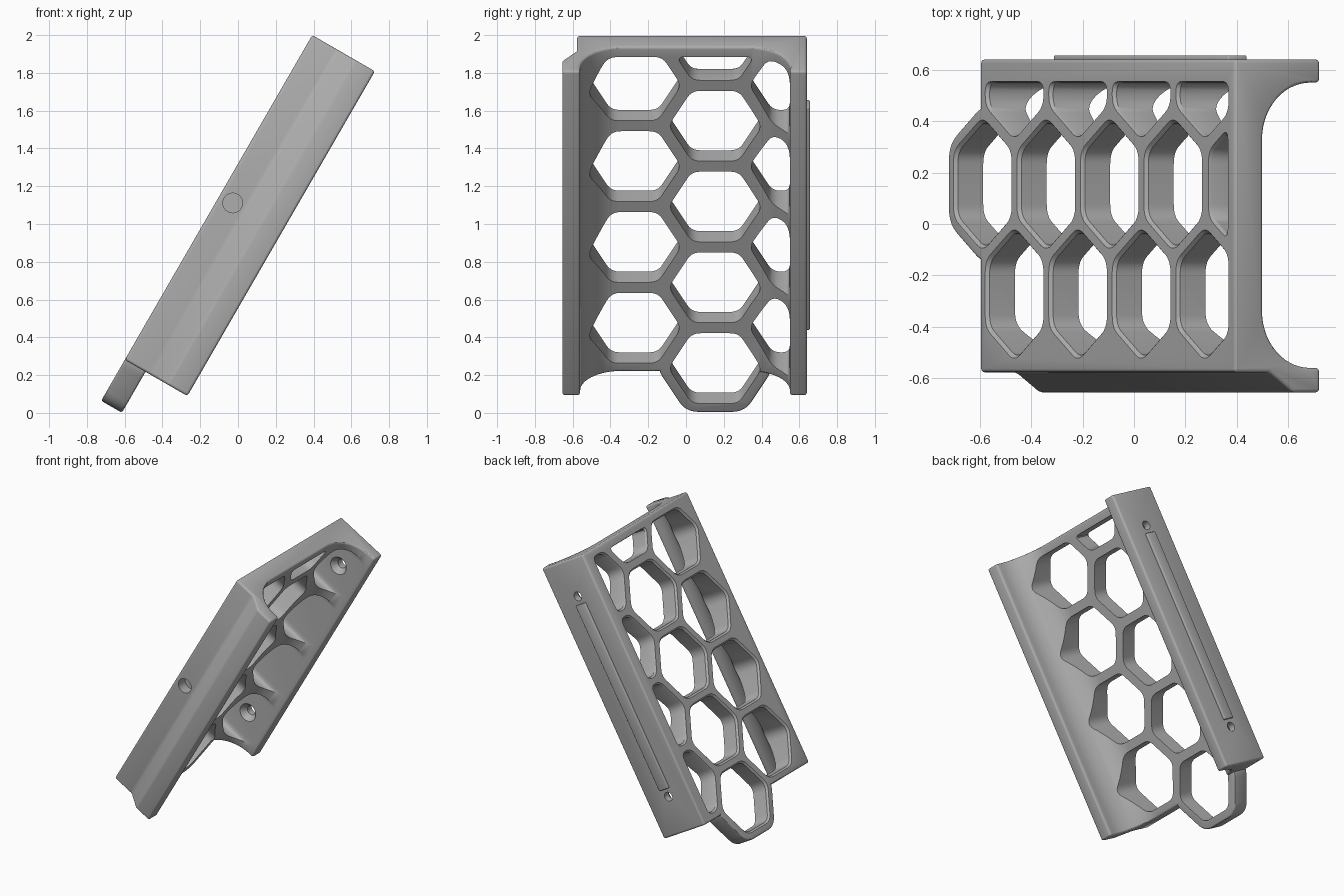
import bpy, bmesh, math
from mathutils import Matrix, Vector

old = bpy.data.objects.get("Cube")
if old:
    bpy.data.objects.remove(old, do_unlink=True)

# Local frame: x runs down the length, y across, z from the outer face inwards
C, S = math.cos(math.radians(60)), math.sin(math.radians(60))
TILT = Matrix(((-C, 0, S, 0.393), (0, 1, 0, 0), (-S, 0, -C, 2.0), (0, 0, 0, 1)))
LENGTH, PLATE, DEPTH = 1.985, 0.127, 0.383
PITCH, HEX_R = 0.494, 0.248

grey = bpy.data.materials.new("plain grey")
grey.use_nodes = True
COLOUR = (0.42, 0.42, 0.42, 1)
grey.diffuse_color = COLOUR
grey.node_tree.nodes["Principled BSDF"].inputs["Base Color"].default_value = COLOUR


def make(name, bm):
    bmesh.ops.recalc_face_normals(bm, faces=bm.faces)
    me = bpy.data.meshes.new(name)
    bm.to_mesh(me)
    bm.free()
    me.materials.append(grey)
    ob = bpy.data.objects.new(name, me)
    bpy.context.collection.objects.link(ob)
    return ob


def loft(bm, rings):
    """Closed solid through rings of equal point count."""
    loops = [[bm.verts.new(p) for p in r] for r in rings]
    n = len(loops[0])
    for a, b in zip(loops, loops[1:]):
        for i in range(n):
            j = (i + 1) % n
            bm.faces.new((a[i], a[j], b[j], b[i]))
    bm.faces.new(loops[0])
    bm.faces.new(loops[-1])


def hexagon(s, y, r):
    return [Vector((s + r * math.sin(k * math.pi / 3), y + r * math.cos(k * math.pi / 3)))
            for k in range(6)]


def clip(poly, axis, limit, sign):
    """Keep the part of the outline where sign * (coordinate - limit) >= 0."""
    out = []
    for a, b in zip(poly, poly[1:] + poly[:1]):
        da, db = sign * (a[axis] - limit), sign * (b[axis] - limit)
        if da >= 0:
            out.append(a)
        if da * db < 0:
            out.append(a.lerp(b, da / (da - db)))
    return out


def rounded(poly, size, steps=5):
    out = []
    n = len(poly)
    for i, p in enumerate(poly):
        q = [poly[i - 1], poly[(i + 1) % n]]
        a, b = [p + (v - p).normalized() * min(size, (v - p).length * 0.45) for v in q]
        for k in range(steps + 1):
            t = k / steps
            out.append(a.lerp(p, t).lerp(p.lerp(b, t), t))
    return out


def apply_all(ob):
    dg = bpy.context.evaluated_depsgraph_get()
    me = bpy.data.meshes.new_from_object(ob.evaluated_get(dg))
    ob.modifiers.clear()
    ob.data = me


def boolean(ob, other, op):
    m = ob.modifiers.new(op, 'BOOLEAN')
    m.object, m.operation, m.solver = other, op, 'EXACT'
    apply_all(ob)
    bpy.data.objects.remove(other, do_unlink=True)


def round_edges(ob, width):
    m = ob.modifiers.new("round", 'BEVEL')
    m.width, m.segments, m.limit_method = width, 3, 'ANGLE'
    apply_all(ob)


# Channel body: flat back, two legs, large inner fillets
def fillet(cy, start, end, r=0.22, steps=14):
    cw = PLATE + r
    return [(cy + r * math.cos(t), cw + r * math.sin(t))
            for t in (math.radians(start + (end - start) * k / steps) for k in range(steps + 1))]


profile = [(-0.577, 0), (-0.577, 0.156), (-0.655, 0.262), (-0.655, DEPTH), (-0.56, DEPTH)]
profile += fillet(-0.34, 180, 270) + fillet(0.33, 270, 360)
profile += [(0.55, DEPTH), (0.64, DEPTH), (0.64, 0)]
bm = bmesh.new()
loft(bm, [[(s, y, w) for y, w in profile] for s in (0, LENGTH)])
body = make("channel_body", bm)
round_edges(body, 0.014)

# Honeycomb tab below the lower end
MID_Y, MID_S = 0.155, 1.964
bm = bmesh.new()
outline = rounded(clip(hexagon(MID_S, MID_Y, 0.313), 0, MID_S - 0.1, 1), 0.07)
loft(bm, [[(p.x, p.y, w) for p in outline] for w in (0, PLATE)])
tab = make("end_tab", bm)
round_edges(tab, 0.012)
boolean(body, tab, 'UNION')

# Honeycomb holes: three staggered columns, chamfered on the outer face
bm = bmesh.new()
for column in (-1, 0, 1):
    y = MID_Y + column * PITCH * S
    for row in range(5):
        s = MID_S - PITCH * (row + 0.5 * abs(column))
        if s < -0.1:
            continue
        poly = clip(hexagon(s, y, HEX_R), 0, 0.06, 1)
        poly = rounded(clip(poly, 1, 0.55, -1), 0.045)
        mid = sum(poly, Vector((0, 0))) / len(poly)
        rings = []
        for w, grow in ((-0.013, 1.11), (0.013, 1), (0.5, 1)):
            rings.append([(*(mid + (p - mid) * grow), w) for p in poly])
        loft(bm, rings)
boolean(body, make("honeycomb_cutter", bm), 'DIFFERENCE')


# Round holes across the width
def drill(bm, s, w, y0, y1, r0, r1):
    place = Matrix.Translation((s, (y0 + y1) / 2, w)) @ Matrix.Rotation(-math.pi / 2, 4, 'X')
    bmesh.ops.create_cone(bm, cap_ends=True, segments=32, radius1=r0, radius2=r1,
                          depth=y1 - y0, matrix=place)


MIDDLE, AXIS_W = 0.99, 0.19
bm = bmesh.new()
drill(bm, 0.98, 0.08, -0.7, -0.5, 0.052, 0.052)
for side in (-1, 1):
    drill(bm, MIDDLE + side * 0.735, AXIS_W, 0.5, 0.7, 0.032, 0.032)
boolean(body, make("drill_cutter", bm), 'DIFFERENCE')
bm = bmesh.new()
for side in (-1, 1):
    drill(bm, MIDDLE + side * 0.735, AXIS_W, 0.535, 0.6, 0.075, 0.025)
boolean(body, make("countersink_cutter", bm), 'DIFFERENCE')

# Raised rail on the rear leg
bm = bmesh.new()
bmesh.ops.create_cube(bm, size=1, matrix=Matrix.Translation((MIDDLE, 0.637, AXIS_W))
                      @ Matrix.Diagonal((1.36, 0.038, 0.085, 1)))
rail = make("rear_rail", bm)
round_edges(rail, 0.006)

# Tilt the parts and shade them
bpy.ops.object.select_all(action='DESELECT')
for ob in (body, rail):
    ob.data.transform(TILT)
    ob.select_set(True)
    bpy.context.view_layer.objects.active = ob
bpy.ops.object.shade_smooth_by_angle(angle=math.radians(30))
